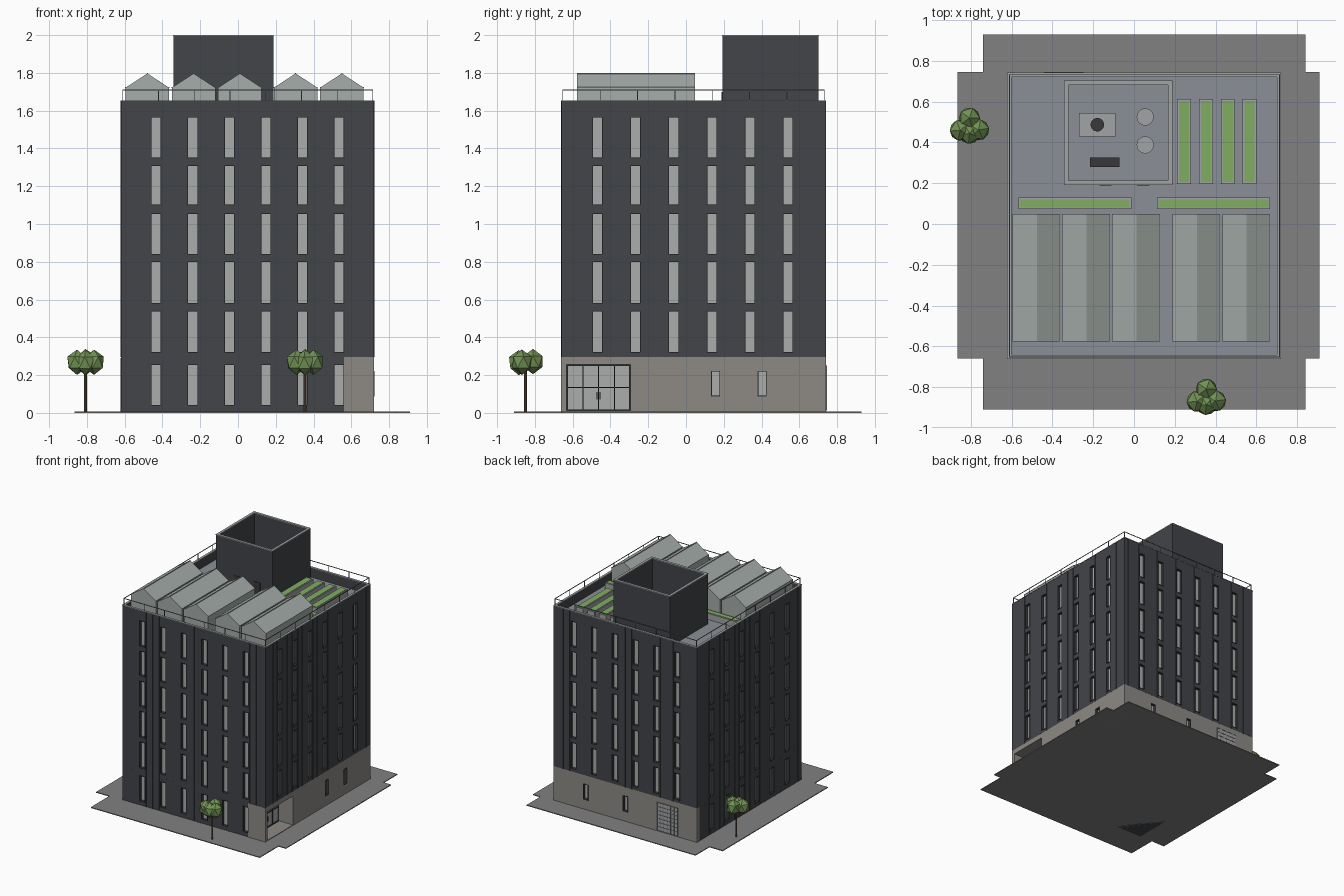
import bpy, bmesh, math
from mathutils import Vector, Matrix

if "Cube" in bpy.data.objects:
    bpy.data.objects.remove(bpy.data.objects["Cube"])

X0, X1, Y0, Y1 = -.62, .72, -.66, .74
ROOF, TOP, BASE = 1.57, 1.65, .295


def material(name, r, g, b):
    m = bpy.data.materials.new(name)
    m.diffuse_color = (r, g, b, 1)
    m.use_nodes = True
    m.node_tree.nodes["Principled BSDF"].inputs["Base Color"].default_value = m.diffuse_color
    return m


DARK = material("dark_cladding", .055, .058, .065)
STONE = material("warm_stone", .27, .255, .235)
PAVE = material("paving", .22, .22, .225)
GLASS = material("pale_glass", .40, .42, .41)
HOUSE = material("greenhouse_glass", .38, .42, .40)
METAL = material("metal", .36, .37, .38)
DECK = material("roof_deck", .26, .28, .31)
BLACK = material("black_frame", .04, .04, .045)
GREEN = material("planting", .22, .42, .12)
LEAF = material("leaves", .17, .29, .09)
BARK = material("bark", .14, .09, .06)


def finish(name, bm, mat):
    me = bpy.data.meshes.new(name)
    bmesh.ops.recalc_face_normals(bm, faces=bm.faces)
    bm.to_mesh(me)
    bm.free()
    ob = bpy.data.objects.new(name, me)
    bpy.context.collection.objects.link(ob)
    if mat:
        me.materials.append(mat)
    return ob


def boxes(name, items, mat=None):
    """One object from many (x0, x1, y0, y1, z0, z1) boxes."""
    bm = bmesh.new()
    for a, b, c, d, e, f in items:
        m = Matrix.Translation(((a + b) / 2, (c + d) / 2, (e + f) / 2)) @ Matrix.Diagonal((b - a, d - c, f - e, 1))
        bmesh.ops.create_cube(bm, size=1, matrix=m)
    return finish(name, bm, mat)


def ring(x0, x1, y0, y1, t, z0, z1):
    return [(x0, x1, y0, y0 + t, z0, z1), (x0, x1, y1 - t, y1, z0, z1),
            (x0, x0 + t, y0 + t, y1 - t, z0, z1), (x1 - t, x1, y0 + t, y1 - t, z0, z1)]


def on_side(side, u, w, z0, z1, out, into):
    """Box on a facade, from 'out' outside the wall to 'into' inside it."""
    a, b = u - w / 2, u + w / 2
    return {"front": (a, b, Y0 - out, Y0 + into, z0, z1), "back": (a, b, Y1 - into, Y1 + out, z0, z1),
            "left": (X0 - out, X0 + into, a, b, z0, z1), "right": (X1 - into, X1 + out, a, b, z0, z1)}[side]


def rod(name, x, y, z0, z1, r, mat, n=24):
    bm = bmesh.new()
    bmesh.ops.create_cone(bm, cap_ends=True, segments=n, radius1=r, radius2=r, depth=z1 - z0,
                          matrix=Matrix.Translation((x, y, (z0 + z1) / 2)))
    return finish(name, bm, mat)


# Paving in a notched cross shape
outline = []
bm = bmesh.new()
a, b, c, d = -.865, -.74, .84, .91
e, f, g, h = -.91, -.66, .745, .93
for p in [(b, e), (c, e), (c, f), (d, f), (d, g), (c, g), (c, h), (b, h), (b, g), (a, g), (a, f), (b, f)]:
    outline.append(bm.verts.new((*p, 0)))
face = bm.faces.new(outline)
up = bmesh.ops.extrude_face_region(bm, geom=[face])["geom"]
bmesh.ops.translate(bm, vec=(0, 0, .007), verts=[v for v in up if isinstance(v, bmesh.types.BMVert)])
finish("paving", bm, PAVE)

# Window layout: (side, centre, width, bottom, top)
rows = [(.04, .255), (.32, .54), (.58, .80), (.84, 1.055), (1.10, 1.31), (1.35, 1.565)]
cols = {"front": [-.433 + .1935 * i for i in range(6)], "right": [-.468 + .2015 * i for i in range(6)]}
cols["back"], cols["left"] = cols["front"], cols["right"]
windows = [(s, u, .05, *r) for s in cols for u in cols[s]
           for r in (rows if s in ("front", "left") else rows[1:])]
windows += [("right", u, .042, .09, .22) for u in (.157, .403)]
windows += [("back", u, .042, .09, .22) for u in (.42, .05)]

# Cutter for window reveals, entrance recess and roof well
cutter = boxes("opening_cutter", [on_side(*w, .05, .03) for w in windows] + [
    (.58, .80, -.632, -.295, .012, .255),
    (X0 + .016, X1 - .016, Y0 + .016, Y1 - .016, ROOF, 1.75)])
cutter.hide_render = True
cutter.hide_viewport = True
cutter.display_type = 'WIRE'

# Main walls
walls = [boxes("upper_walls", [(X0, X1, Y0, Y1, BASE, TOP)], DARK),
         boxes("dark_ground_floor", [(X0, .56, Y0, Y1 - .035, 0, BASE)], DARK),
         boxes("stone_side_ground_floor", [(.56, X1, Y0 - .003, Y1, 0, BASE)], STONE),
         boxes("stone_back_ground_floor", [(X0, .56, Y1 - .035, Y1, 0, BASE)], STONE)]
for ob in walls:
    m = ob.modifiers.new("openings", 'BOOLEAN')
    m.object, m.solver, m.operation = cutter, 'EXACT', 'DIFFERENCE'

# Window panes and slim frames
boxes("window_panes", [on_side(*w, -.022, .032) for w in windows], GLASS)
frames = []
for s, u, w, z0, z1 in windows:
    for k in (-1, 1):
        frames.append(on_side(s, u + k * (w / 2 + .001), .004, z0, z1, .002, .028))
    frames += [on_side(s, u, w + .006, z - .002, z + .002, .002, .028) for z in (z0, z1)]
boxes("window_frames", frames, BLACK)

# Vertical cladding seams and floor band
seams = []
for s in cols:
    us = [u + o for u in cols[s] for o in (-.036, .036, .097)]
    us = [cols[s][0] - o for o in (.09, .14)] + us + [cols[s][-1] + .145]
    for u in us:
        seams.append(on_side(s, u, .004, BASE, TOP, .002, .002))
        if s in ("front", "left") and not (s == "front" and u > .56):
            seams.append(on_side(s, u, .004, 0, BASE - .004, .002, .002))
boxes("cladding_seams", seams, DARK)

# Recessed entrance with mullions and handles
boxes("entrance_glass", [(.578, .584, -.632, -.295, .012, .255)], GLASS)
ent = [(.58, .592, y - .003, y + .003, .012, .255) for y in (-.629, -.545, -.463, -.378, -.298)]
ent += [(.58, .592, -.632, -.295, z - .003, z + .003) for z in (.015, .135, .252)]
ent += [(.592, .60, y - .003, y + .003, .07, .11) for y in (-.455, -.471)]
boxes("entrance_frame", ent, BLACK)

# Back service door with grille
boxes("service_door", [on_side("back", -.345, .19, .012, .25, .003, .002)], METAL)
boxes("service_door_grille", [on_side("back", -.44 + .19 * i / 6, .004, .012, .25, .006, 0) for i in range(7)] +
      [on_side("back", -.345, .19, z - .002, z + .002, .006, 0) for z in [.014 + .0335 * i for i in range(8)]], PAVE)

# Roof deck, coping and railing
boxes("roof_deck", [(X0 + .016, X1 - .016, Y0 + .016, Y1 - .016, ROOF - .003, ROOF + .003)], DECK)
boxes("parapet_coping", ring(X0 - .002, X1 + .002, Y0 - .002, Y1 + .002, .02, TOP, TOP + .005), METAL)
rail = ring(X0 + .008, X1 - .004, Y0 + .006, Y1 - .006, .004, 1.706, 1.711)
for i in range(8):
    x = X0 + .008 + (X1 - X0 - .016) * i / 7
    y = Y0 + .006 + (Y1 - Y0 - .016) * i / 7
    rail += [(x, x + .004, q, q + .004, TOP, 1.708) for q in (Y0 + .006, Y1 - .01)]
    rail += [(q, q + .004, y, y + .004, TOP, 1.708) for q in (X0 + .008, X1 - .008)]
boxes("roof_railing", rail, PAVE)

# Open-topped plant enclosure and its equipment
boxes("plant_enclosure", ring(-.342, .187, .192, .702, .02, ROOF, 1.995), DARK)
boxes("plant_enclosure_coping", ring(-.343, .188, .191, .703, .022, 1.994, 2.0), METAL)
boxes("plant_doors", [(x - .03, x + .03, .188, .194, ROOF, 1.70) for x in (-.14, .045)], BLACK)
boxes("air_unit", [(-.27, -.09, .43, .545, ROOF, 1.67)], METAL)
rod("air_unit_fan", -.18, .487, 1.67, 1.69, .033, BLACK)
for y in (.525, .388):
    rod("water_tank", .055, y, ROOF, 1.70, .042, METAL)
boxes("plant_hatch", [(-.215, -.07, .28, .325, ROOF, 1.62)], BLACK)

# Row of gabled greenhouses with glazing bars and ridge vents
for cx in (-.48, -.235, .01, .305, .55):
    w, gy0, gy1, eave, peak = .115, -.577, .048, 1.722, 1.797
    bm = bmesh.new()
    prof = [(-w, ROOF), (w, ROOF), (w, eave), (0, peak), (-w, eave)]
    face = bm.faces.new([bm.verts.new((cx + x, gy0, z)) for x, z in prof])
    ext = bmesh.ops.extrude_face_region(bm, geom=[face])["geom"]
    bmesh.ops.translate(bm, vec=(0, gy1 - gy0, 0), verts=[v for v in ext if isinstance(v, bmesh.types.BMVert)])
    finish("greenhouse", bm, HOUSE)
    boxes("greenhouse_bars", [(cx - .003, cx + .003, gy0, gy1, peak - .004, peak + .002)] +
          [(cx + k * w - .002, cx + k * w + .002, gy0, gy1, eave - .003, eave + .002) for k in (-1, 1)], METAL)

# Planters with greenery
beds = [(-.567, -.012, .073, .13), (.112, .668, .073, .13)]
beds += [(x - .034, x + .034, .197, .612) for x in (.245, .353, .46, .567)]
boxes("planter_boxes", [r for q in beds for r in ring(*q, .009, ROOF, 1.625)], METAL)
boxes("planter_greenery", [(a + .009, b - .009, c + .009, d - .009, ROOF, 1.628) for a, b, c, d in beds], GREEN)

# Low-poly trees
for tx, ty in ((.355, -.85), (-.807, .48)):
    rod("tree_trunk", tx, ty, .005, .26, .007, BARK, 8)
    bm = bmesh.new()
    for i, (dx, dy, dz) in enumerate([(0, .04, .272), (-.045, -.02, .268), (.045, -.018, .268), (0, -.035, .266)]):
        m = Matrix.Translation((tx + dx, ty + dy, dz)) @ Matrix.Rotation(i * .7, 4, 'Z') @ Matrix.Diagonal((1, 1, 1.15, 1))
        bmesh.ops.create_icosphere(bm, subdivisions=1, radius=.058, matrix=m)
    finish("tree_crown", bm, LEAF)
